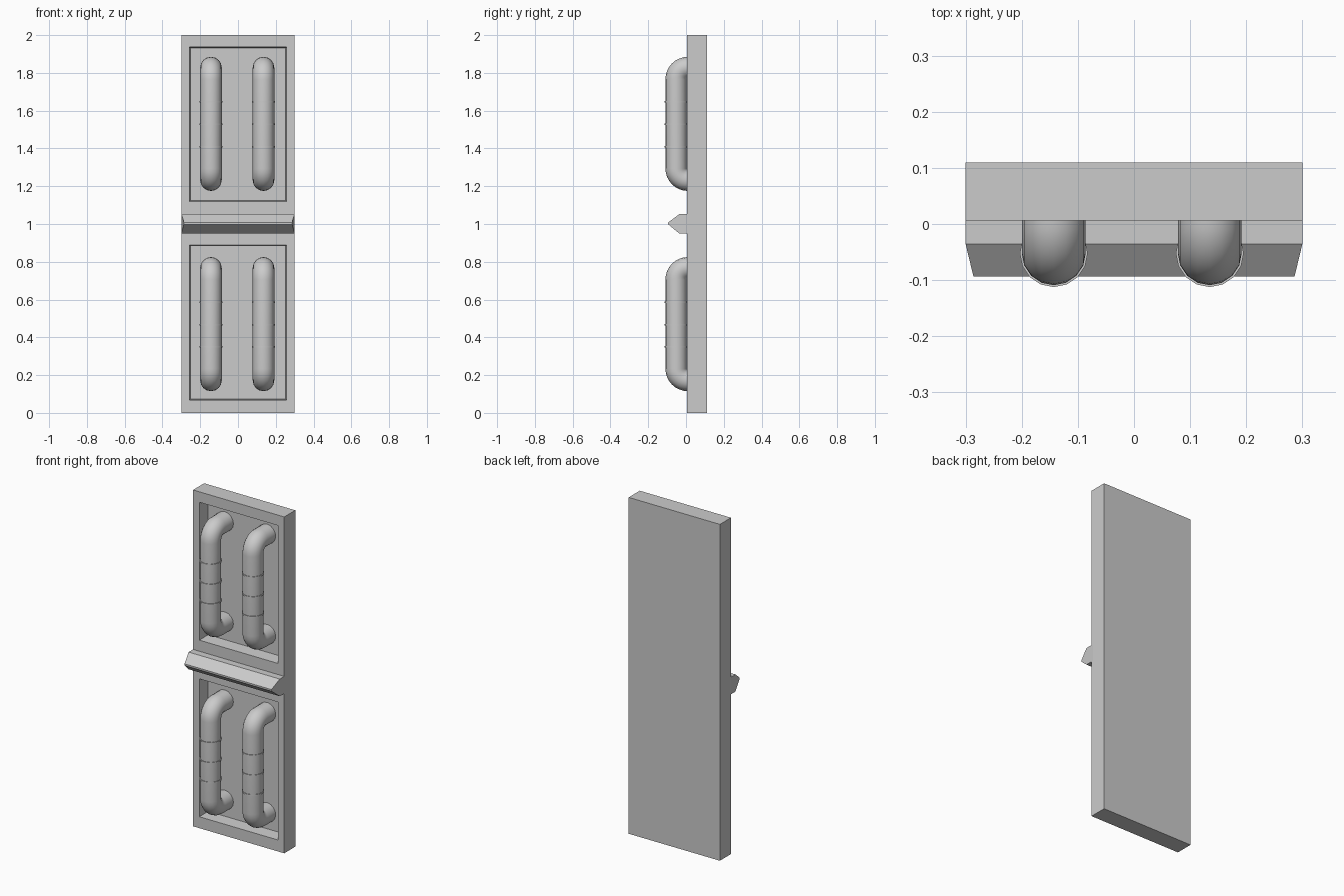
import bpy, bmesh, math
from math import sin, cos, pi

if "Cube" in bpy.data.objects:
    bpy.data.objects.remove(bpy.data.objects["Cube"])

FRONT, BACK, FLOOR = 0.006, 0.11, 0.08


def finish(name, bm, smooth=False):
    bmesh.ops.recalc_face_normals(bm, faces=bm.faces[:])
    me = bpy.data.meshes.new(name)
    bm.to_mesh(me)
    bm.free()
    ob = bpy.data.objects.new(name, me)
    bpy.context.collection.objects.link(ob)
    if smooth:
        bpy.ops.object.select_all(action='DESELECT')
        ob.select_set(True)
        bpy.context.view_layer.objects.active = ob
        bpy.ops.object.shade_smooth_by_angle(angle=math.radians(40))
    return ob


# wall panel: gridded front, extruded rim, two inset recesses
def make_panel():
    bm = bmesh.new()
    xs = [-0.30, -0.258, 0.258, 0.30]
    zs = [0, 0.068, 0.888, 1.118, 1.938, 2]
    v = [[bm.verts.new((x, FRONT, z)) for x in xs] for z in zs]
    recess = []
    for j in range(5):
        for i in range(3):
            f = bm.faces.new((v[j][i], v[j][i+1], v[j+1][i+1], v[j+1][i]))
            if i == 1 and j in (1, 3):
                recess.append(f)
    rim = [e for e in bm.edges if e.is_boundary]
    ext = bmesh.ops.extrude_edge_only(bm, edges=rim)['geom']
    for e in ext:
        if isinstance(e, bmesh.types.BMVert):
            e.co.y = BACK
    bmesh.ops.holes_fill(bm, edges=[e for e in bm.edges if e.is_boundary], sides=0)
    bmesh.ops.recalc_face_normals(bm, faces=bm.faces[:])
    bmesh.ops.inset_individual(bm, faces=recess, thickness=0.008,
                               depth=FRONT - FLOOR)
    finish("wall_panel", bm)


# pointed divider bar with slightly tapered ends
def make_divider():
    profile = [(FRONT + 0.01, 0.95, 0.30), (-0.036, 0.95, 0.30), (-0.094, 0.998, 0.286),
               (-0.094, 1.008, 0.286), (-0.036, 1.052, 0.30), (FRONT + 0.01, 1.052, 0.30)]
    bm = bmesh.new()
    a, b = ([bm.verts.new((s * w, y, z)) for y, z, w in profile] for s in (-1, 1))
    n = len(profile)
    bm.faces.new(a)
    bm.faces.new(b)
    for i in range(n):
        k = (i + 1) % n
        bm.faces.new((a[i], a[k], b[k], b[i]))
    finish("divider_bar", bm)


# round tube swept along (y, z, tangent angle) stations in the yz plane
def sweep(name, x, stations, sides=16):
    bm = bmesh.new()
    rings = []
    for y, z, t, r in stations:
        ny, nz = -sin(t), cos(t)
        rings.append([bm.verts.new((x + r * sin(2*pi*i/sides),
                                    y + r * cos(2*pi*i/sides) * ny,
                                    z + r * cos(2*pi*i/sides) * nz))
                      for i in range(sides)])
    for p, q in zip(rings, rings[1:]):
        for i in range(sides):
            k = (i + 1) % sides
            bm.faces.new((p[i], p[k], q[k], q[i]))
    bm.faces.new(rings[0])
    bm.faces.new(rings[-1])
    finish(name, bm, True)


def make_pipe(label, x, z0):
    r, R, cy = 0.057, 0.062, 0.010
    lo, hi = z0 + r + R, z0 + 0.71 - r - R
    st = [(FLOOR + 0.005, lo - R, pi, r)]
    for i in range(9):
        t = pi / 2 * i / 8
        st.append((cy - R * sin(t), lo - R * cos(t), pi - t, r))
    for i in range(9):
        t = pi / 2 * i / 8
        st.append((cy - R * cos(t), hi + R * sin(t), pi / 2 - t, r))
    st.append((FLOOR + 0.005, hi + R, 0, r))
    sweep(label + "_pipe", x, st)
    # thin collars on the straight run
    for n, dz in enumerate((0.235, 0.352, 0.471)):
        sweep(f"{label}_collar_{n}", x,
              [(cy - R, z0 + dz + d, pi / 2, 0.0605) for d in (-0.004, 0.004)])


make_panel()
make_divider()
for level, z0 in (("lower", 0.115), ("upper", 1.175)):
    for side, x in (("left", -0.143), ("right", 0.135)):
        make_pipe(f"{level}_{side}", x, z0)
